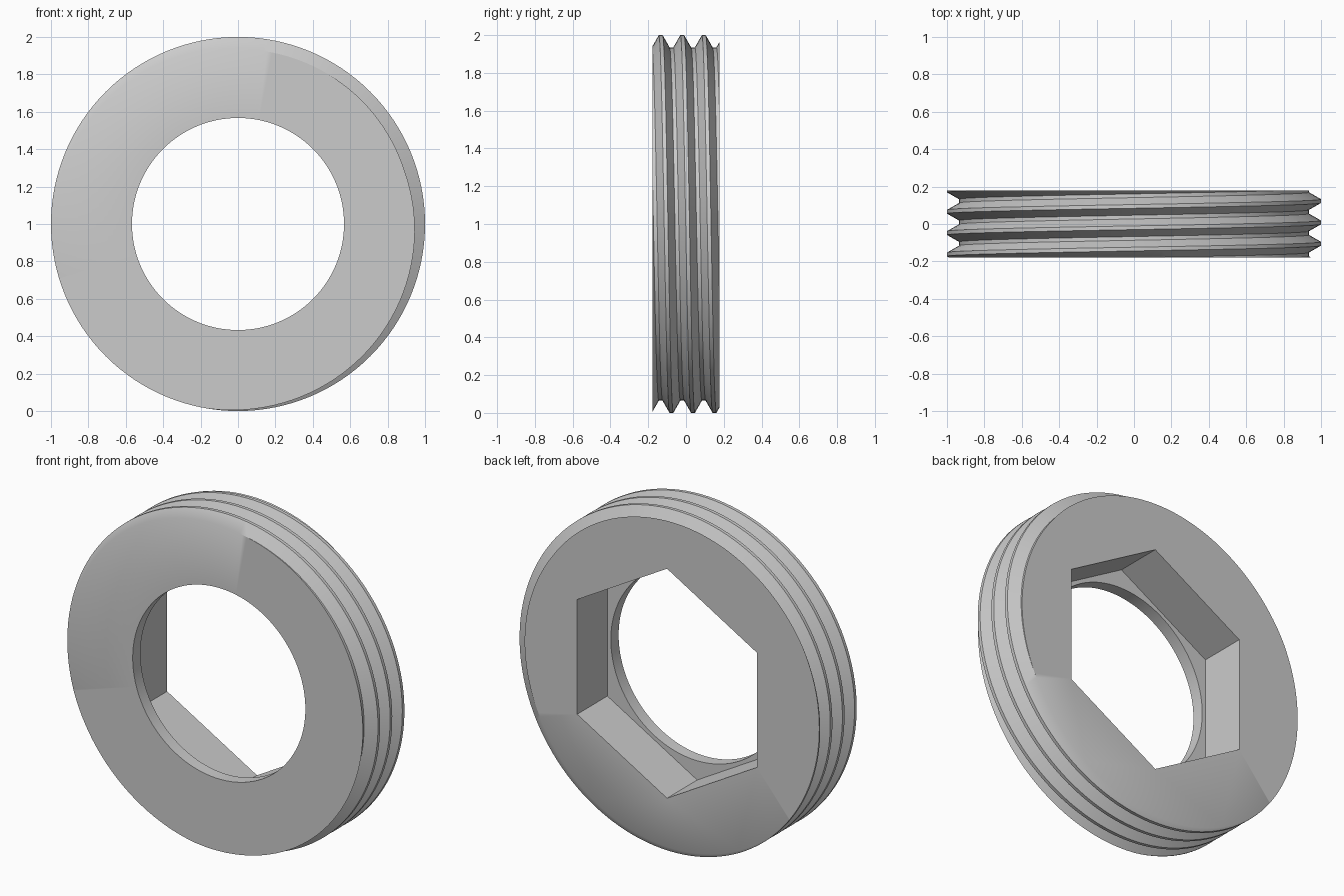
import bpy
import bmesh
from math import sin, cos, pi

cube = bpy.data.objects.get("Cube")
if cube:
    bpy.data.objects.remove(cube, do_unlink=True)

HALF = 0.178                    # half thickness
PITCH = 0.114                   # thread pitch
CREST, ROOT = 1.0, 0.935        # thread radii
FLAT = 0.01                     # half width of crest and root flats
BORE, HEX = 0.567, 0.681        # hole radius, hex corner radius
FLOOR = -0.105                  # depth where the hex socket ends
SEG, TURNS = 128, 6

bm = bmesh.new()


def point(radius, turn, y):
    """Point at a clockwise fraction of a turn from the top."""
    a = 2 * pi * turn
    return bm.verts.new((radius * sin(a), y, 1 + radius * cos(a)))


def ring(radius, y, count):
    verts = [point(radius, i / count, y) for i in range(count)]
    edges = [bm.edges.new((verts[i - 1], verts[i])) for i in range(count)]
    return verts, edges


def bridge(a, b):
    for i in range(len(a)):
        bm.faces.new((a[i - 1], a[i], b[i], b[i - 1]))


# Helical thread: each column climbs one pitch per turn and joins the next tooth
tooth = [(-FLAT, CREST), (FLAT, CREST),
         (PITCH / 2 - FLAT, ROOT), (PITCH / 2 + FLAT, ROOT)]
profile = [(dy + PITCH * (t - TURNS / 2) - 0.02, r)
           for t in range(TURNS) for dy, r in tooth]
columns = [[point(r, i / SEG, y + PITCH * i / SEG) for y, r in profile]
           for i in range(SEG)]
step = len(tooth)
for i in range(SEG):
    a = columns[i]
    b = columns[i + 1] if i + 1 < SEG else columns[0][step:]
    for j in range(len(b) - 1):
        bm.faces.new((a[j], b[j], b[j + 1], a[j + 1]))

# Trim the thread flat at both ends
for side in (-1, 1):
    bmesh.ops.bisect_plane(bm, geom=bm.verts[:] + bm.edges[:] + bm.faces[:],
                           plane_co=(0, side * HALF, 0), plane_no=(0, side, 0),
                           clear_outer=True, dist=1e-6)
rims = {s: [e for e in bm.edges if e.is_boundary
            and all(abs(v.co.y - s * HALF) < 1e-4 for v in e.verts)]
        for s in (-1, 1)}

# Round bore at the front, hexagonal socket from the back
bore_front, bore_front_edges = ring(BORE, -HALF, SEG)
bore_back, bore_back_edges = ring(BORE, FLOOR, SEG)
hex_floor, hex_floor_edges = ring(HEX, FLOOR, 6)
hex_back, hex_back_edges = ring(HEX, HALF, 6)
bridge(bore_front, bore_back)
bridge(hex_floor, hex_back)

# Front face, back face and socket floor
for edges, facing in ((rims[-1] + bore_front_edges, -1),
                      (rims[1] + hex_back_edges, 1),
                      (hex_floor_edges + bore_back_edges, 1)):
    bmesh.ops.triangle_fill(bm, edges=edges, use_beauty=True,
                            normal=(0, facing, 0))
bmesh.ops.recalc_face_normals(bm, faces=bm.faces[:])

mesh = bpy.data.meshes.new("threaded_ring")
bm.to_mesh(mesh)
bm.free()
plug = bpy.data.objects.new("threaded_ring", mesh)
bpy.context.collection.objects.link(plug)

# Plain grey metal
grey = bpy.data.materials.new("grey metal")
grey.use_nodes = True
colour = (0.6, 0.6, 0.6, 1)
grey.diffuse_color = colour
grey.node_tree.nodes["Principled BSDF"].inputs["Base Color"].default_value = colour
mesh.materials.append(grey)

bpy.ops.object.select_all(action='DESELECT')
plug.select_set(True)
bpy.context.view_layer.objects.active = plug
bpy.ops.object.shade_smooth_by_angle(angle=pi / 6)
